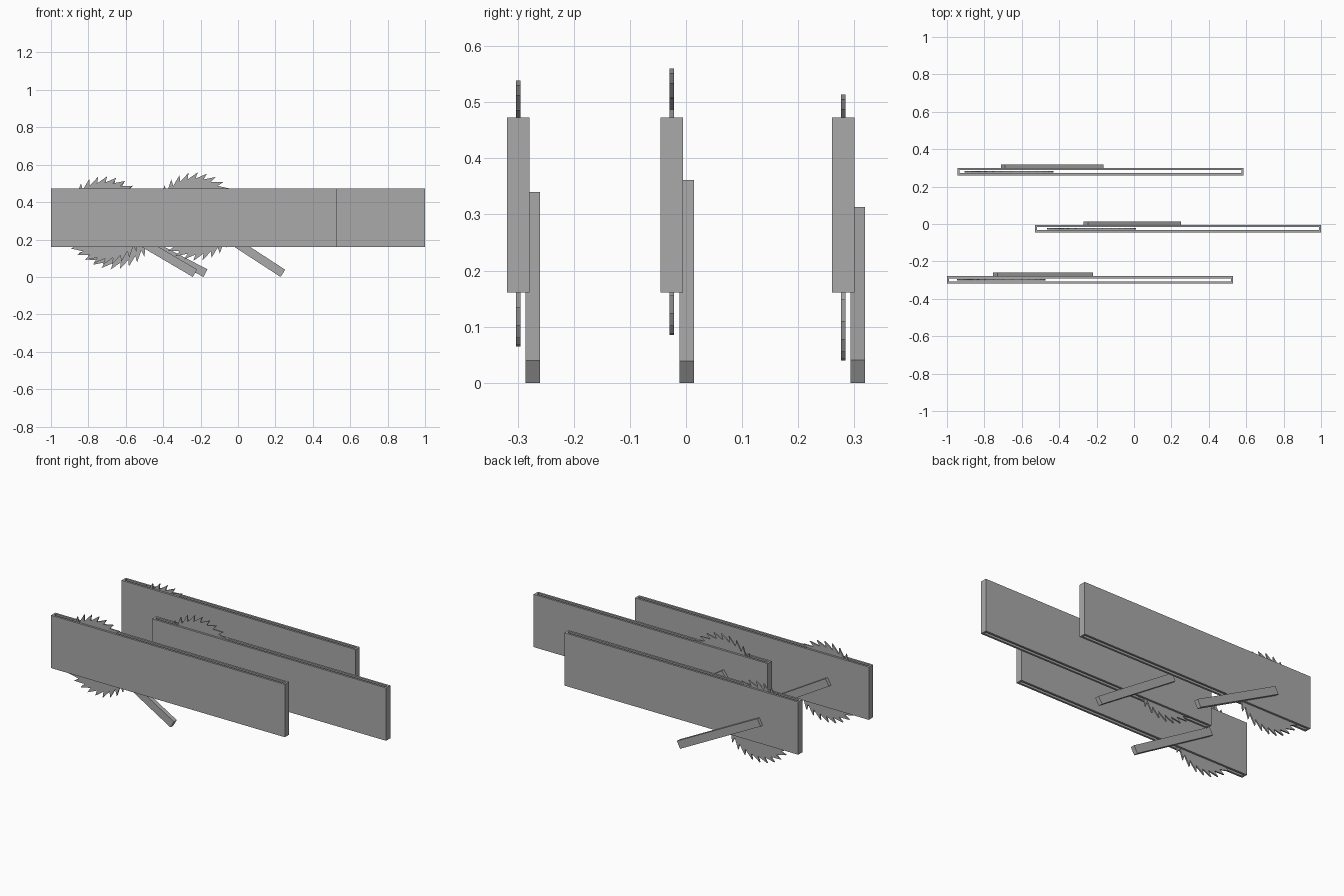
import bpy, bmesh, math
from mathutils import Matrix, Vector

if "Cube" in bpy.data.objects:
    bpy.data.objects.remove(bpy.data.objects["Cube"])

grey = bpy.data.materials.new("plain grey")
grey.diffuse_color = (0.4, 0.4, 0.4, 1)
grey.use_nodes = True
grey.node_tree.nodes["Principled BSDF"].inputs["Base Color"].default_value = grey.diffuse_color

LENGTH, DEPTH, WALL = 1.53, 0.04, 0.012      # housing
Z0, Z1 = 0.161, 0.473
ARM_LEN, ARM_W, ARM_T = 0.593, 0.046, 0.026  # swing arm
R_TIP, R_ROOT, TEETH, BLADE_T = 0.2375, 0.203, 30, 0.008


def finish(name, bm):
    bmesh.ops.recalc_face_normals(bm, faces=bm.faces)
    mesh = bpy.data.meshes.new(name)
    bm.to_mesh(mesh)
    bm.free()
    mesh.materials.append(grey)
    obj = bpy.data.objects.new(name, mesh)
    bpy.context.collection.objects.link(obj)
    return obj


def housing(x0, y):
    # Rectangular sleeve, open at the top and bottom
    bm = bmesh.new()
    cx = x0 + LENGTH / 2

    def ring(inset, z):
        hx, hy = LENGTH / 2 - inset, DEPTH / 2 - inset
        return [bm.verts.new((cx + sx * hx, y + sy * hy, z))
                for sx, sy in ((-1, -1), (1, -1), (1, 1), (-1, 1))]

    rings = [ring(0, Z0), ring(0, Z1), ring(WALL, Z1), ring(WALL, Z0)]
    for a, b in zip(rings, rings[1:] + rings[:1]):
        for i in range(4):
            j = (i + 1) % 4
            bm.faces.new((a[i], a[j], b[j], b[i]))
    finish("housing", bm)


def blade(center):
    # Toothed disc with tips leaning forward (clockwise from the front)
    bm = bmesh.new()
    step = 2 * math.pi / TEETH
    outline = []
    for i in range(TEETH):
        for r, a in ((R_ROOT, i * step), (R_TIP, (i + 1.25) * step)):
            outline.append((r * math.sin(a), r * math.cos(a)))
    sides = []
    for y in (-BLADE_T / 2, BLADE_T / 2):
        ring = [bm.verts.new(center + Vector((x, y, z))) for x, z in outline]
        hub = bm.verts.new(center + Vector((0, y, 0)))
        roots = ring[::2]
        for i in range(TEETH):
            nxt = roots[(i + 1) % TEETH]
            bm.faces.new((hub, roots[i], nxt))
            bm.faces.new((roots[i], ring[2 * i + 1], nxt))
        sides.append(ring)
    n = len(outline)
    for i in range(n):
        j = (i + 1) % n
        bm.faces.new((sides[0][i], sides[0][j], sides[1][j], sides[1][i]))
    finish("saw_blade", bm)


def arm(pivot, angle):
    # Straight bar rising to the left from its lower end
    bm = bmesh.new()
    bmesh.ops.create_cube(bm, size=1, matrix=Matrix.Translation(pivot)
                          @ Matrix.Rotation(angle, 4, 'Y')
                          @ Matrix.Translation((-ARM_LEN / 2, 0, 0))
                          @ Matrix.Diagonal((ARM_LEN, ARM_T, ARM_W, 1)))
    finish("swing_arm", bm)


# Three units, each with the arm swung to a different angle
for x0, y, degrees in ((-1.0, -0.299, 30.4), (-0.53, -0.025, 33.0), (-0.944, 0.28, 27.4)):
    t = math.radians(degrees)
    pivot = Vector((x0 + 0.77, y + 0.026, ARM_W / 2 * math.cos(t)))
    reach = ARM_LEN - 0.036
    housing(x0, y)
    arm(pivot, t)
    blade(Vector((pivot.x - reach * math.cos(t), y, pivot.z + reach * math.sin(t))))
